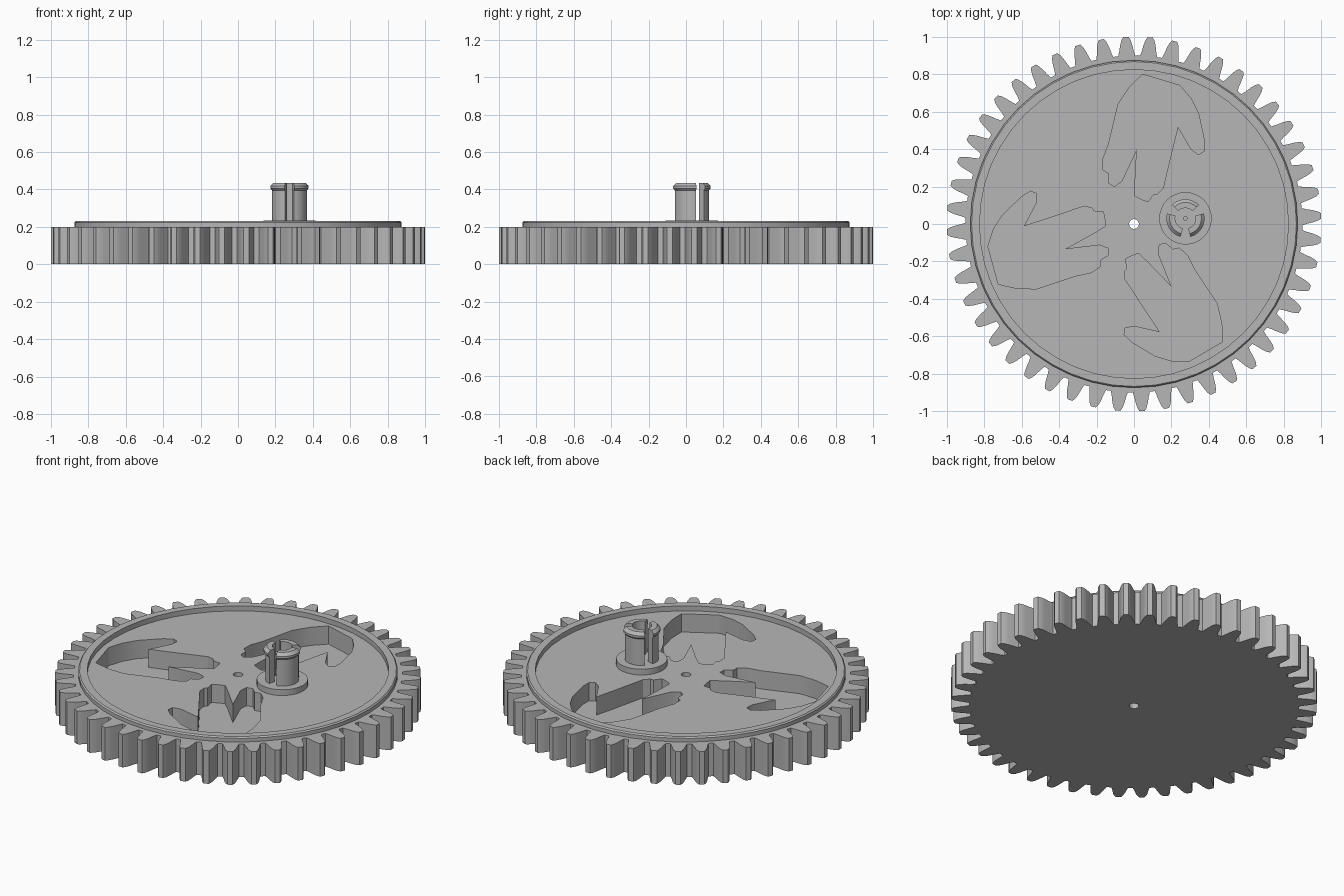
import bpy, bmesh
from math import sin, cos, radians
from mathutils import Matrix, Vector

if "Cube" in bpy.data.objects:
    bpy.data.objects.remove(bpy.data.objects["Cube"])

grey = bpy.data.materials.new("plain grey")
grey.use_nodes = True
grey.diffuse_color = (0.47, 0.47, 0.47, 1)
grey.node_tree.nodes["Principled BSDF"].inputs["Base Color"].default_value = grey.diffuse_color


def polar(r, deg):
    return Vector((r * cos(radians(deg)), r * sin(radians(deg))))


def finish(bm, name):
    bmesh.ops.recalc_face_normals(bm, faces=bm.faces)
    mesh = bpy.data.meshes.new(name)
    bm.to_mesh(mesh)
    bm.free()
    mesh.materials.append(grey)
    obj = bpy.data.objects.new(name, mesh)
    bpy.context.collection.objects.link(obj)
    return obj


def prism(name, outline, bottom, top):
    """Extrude a flat outline straight up."""
    bm = bmesh.new()
    face = bm.faces.new([bm.verts.new((x, y, bottom)) for x, y in outline])
    new = bmesh.ops.extrude_face_region(bm, geom=[face])["geom"]
    moved = [v for v in new if isinstance(v, bmesh.types.BMVert)]
    bmesh.ops.translate(bm, verts=moved, vec=(0, 0, top - bottom))
    return finish(bm, name)


def lathe(name, profile, centre=(0, 0), start=0, sweep=360, steps=48):
    """Sweep a closed (radius, height) profile about a vertical axis."""
    bm = bmesh.new()
    closed = sweep == 360
    rings = []
    for i in range(steps if closed else steps + 1):
        ring = []
        for r, z in profile:
            p = polar(r, start + sweep * i / steps) + Vector(centre)
            ring.append(bm.verts.new((p.x, p.y, z)))
        rings.append(ring)
    n = len(profile)
    for i in range(steps):
        a, b = rings[i], rings[(i + 1) % len(rings)]
        for j in range(n):
            k = (j + 1) % n
            bm.faces.new((a[j], a[k], b[k], b[j]))
    if not closed:
        bm.faces.new(rings[0])
        bm.faces.new(rings[-1])
    return finish(bm, name)


def cut(obj, cutter):
    cutter.hide_render = True
    mod = obj.modifiers.new("cut", "BOOLEAN")
    mod.operation, mod.solver, mod.object = "DIFFERENCE", "EXACT", cutter
    bpy.context.view_layer.objects.active = obj
    bpy.ops.object.modifier_apply(modifier=mod.name)
    bpy.data.objects.remove(cutter)


# Toothed disc
TEETH, THICK = 48, 0.2
half_tooth = [(-2.9, 0.9), (-2.4, 0.925), (-1.9, 0.96), (-1.4, 0.985), (-0.8, 1.001)]
tooth = half_tooth + [(-a, r) for a, r in reversed(half_tooth)]
outline = [polar(r, 2.5 + 360 * i / TEETH + a) for i in range(TEETH) for a, r in tooth]
gear = prism("gear_disc", outline, 0, THICK)

# Centre hole
cut(gear, prism("hole_cutter", [polar(0.027, 30 * i) for i in range(12)], -0.1, 0.4))

# Three branching pockets, placed by their inner notch
pocket = [(0, 0), (-.08, -.17), (-.12, -.20), (-.15, -.18), (-.15, -.13), (-.18, -.11),
          (-.18, -.05), (-.15, .03), (-.10, .24), (-.04, .33), (.03, .40), (.23, .34),
          (.29, .27), (.33, .19), (.36, .05), (.36, -.01), (.33, -.03), (.29, 0),
          (.22, .12), (.19, 0), (.14, -.21), (.11, -.24), (.09, -.24), (.06, -.28),
          (.03, -.27), (-.01, -.25), (-.01, -.19)]
for turn, notch in ((0, (.015, .4)), (122, (-.37, -.135)), (227, (.2, -.335))):
    rot = Matrix.Rotation(radians(turn), 2)
    shape = [rot @ Vector(p) + Vector(notch) for p in pocket]
    cut(gear, prism("pocket_cutter", shape, 0.09, 0.4))

# Raised rim
rim = lathe("raised_rim", [(.825, .195), (.875, .195), (.875, .222), (.868, .23), (.825, .23)])

# Collar and split snap pin
pin_at = (0.275, 0.03)
collar = lathe("pin_collar", [(.01, .195), (.14, .195), (.14, .235), (.01, .235)], pin_at, steps=32)
prong_profile = [(.055, .22), (.093, .22), (.093, .395), (.102, .405),
                 (.102, .418), (.085, .435), (.055, .435)]
prongs = [lathe("pin_prong", prong_profile, pin_at, mid - 45, 90, 10) for mid in (90, 210, 330)]

# Smooth the round surfaces, keep edges sharp
bpy.ops.object.select_all(action="DESELECT")
for obj in [gear, rim, collar] + prongs:
    obj.select_set(True)
bpy.context.view_layer.objects.active = gear
bpy.ops.object.shade_smooth_by_angle(angle=radians(30))
